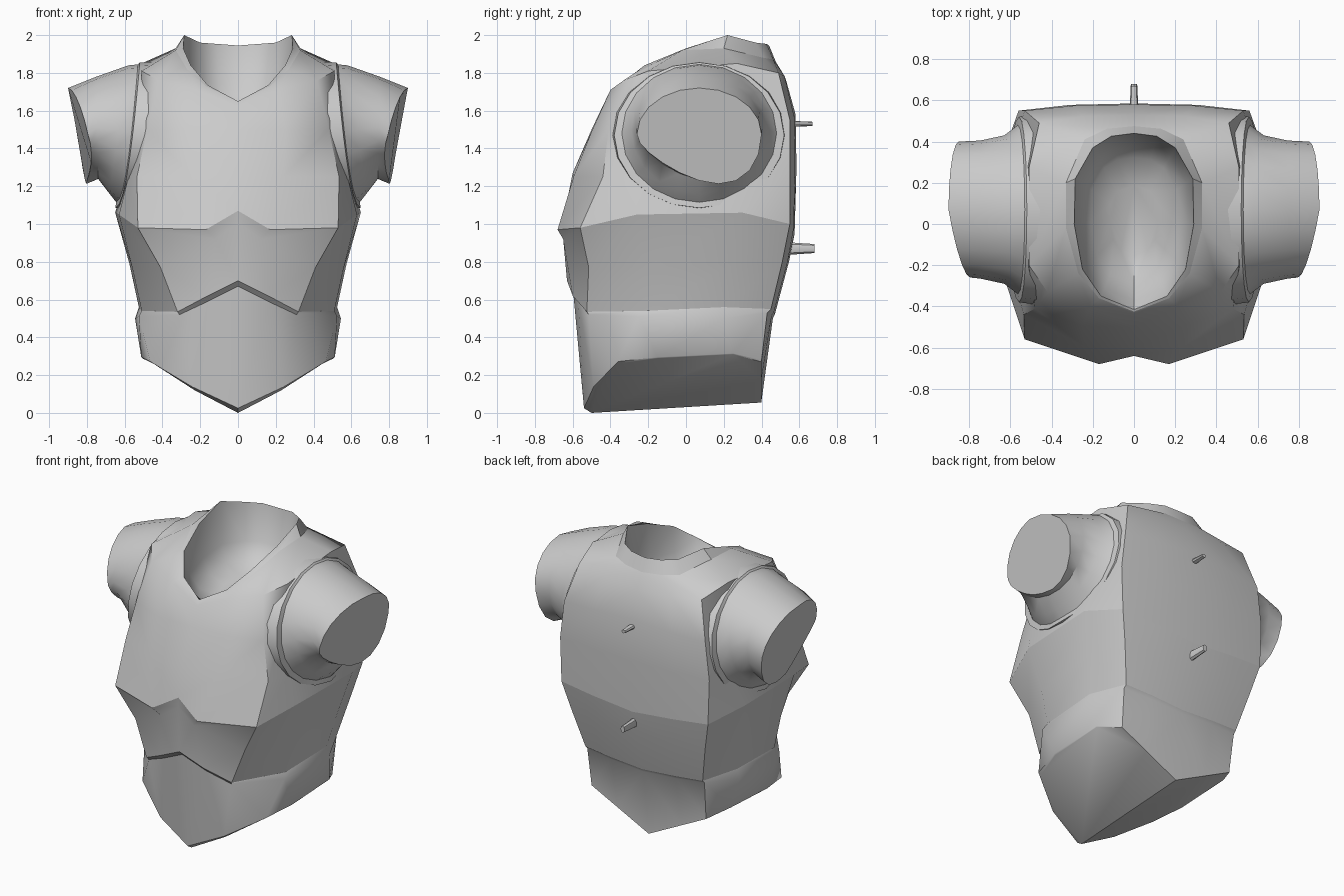
import bpy, bmesh, math

if "Cube" in bpy.data.objects:
    bpy.data.objects.remove(bpy.data.objects["Cube"])


def finish(name, bm, mirror=True, angle=32):
    me = bpy.data.meshes.new(name)
    bm.to_mesh(me)
    bm.free()
    ob = bpy.data.objects.new(name, me)
    bpy.context.collection.objects.link(ob)
    bpy.ops.object.select_all(action='DESELECT')
    ob.select_set(True)
    bpy.context.view_layer.objects.active = ob
    if mirror:
        m = ob.modifiers.new("mirror", 'MIRROR')
        m.use_clip = True
        bpy.ops.object.modifier_apply(modifier="mirror")
    bpy.ops.object.shade_smooth_by_angle(angle=math.radians(angle))
    return ob


def loft(name, rings, closed=False, cap_start=False, cap_end=False, angle=38):
    """Skin consecutive rings of points, then mirror across x."""
    bm = bmesh.new()
    rows = [[bm.verts.new(p) for p in r] for r in rings]
    n = len(rows[0])
    for a, b in zip(rows, rows[1:]):
        for i in range(n if closed else n - 1):
            j = (i + 1) % n
            bm.faces.new((a[i], a[j], b[j], b[i]))
    if cap_start:
        bm.faces.new(rows[0][::-1])
    if cap_end:
        bm.faces.new(rows[-1])
    return finish(name, bm, angle=angle)


def round_back(ring):
    """Add a point between back corner and spine so the back is fuller."""
    (fx, fy, fz), (gx, gy, gz) = ring[-2:]
    mid = (fx * .55, fy * .2 + gy * .8, fz * .55 + gz * .45)
    return ring[:-1] + [mid, ring[-1]]


# Half outlines run from front centre, round the side, to back centre
abdomen = [
    [(0, -.50, 0), (.23, -.465, .12), (.45, -.35, .262), (.505, -.15, .288),
     (.508, .25, .31), (.43, .40, .27), (0, .40, .055)],
    [(0, -.54, .025), (.24, -.49, .137), (.465, -.36, .272), (.512, -.15, .295),
     (.512, .25, .315), (.43, .40, .28), (0, .40, .065)],
    [(0, -.60, .67), (.16, -.57, .59), (.31, -.515, .52), (.525, -.25, .51),
     (.545, .2, .50), (.44, .43, .53), (0, .46, .50)],
]
ribs = [
    [(0, -.63, .70), (.16, -.60, .62), (.32, -.525, .535), (.51, -.22, .54),
     (.525, .2, .56), (.44, .45, .55), (0, .47, .52)],
    [(0, -.64, 1.01), (.12, -.65, .92), (.41, -.515, .77), (.56, -.22, .77),
     (.575, .25, .79), (.50, .51, .80), (0, .545, .80)],
]
chest = [
    [(0, -.64, 1.07), (.17, -.68, .97), (.53, -.56, .98), (.63, -.26, 1.05),
     (.65, .3, 1.06), (.55, .55, 1.0), (0, .575, .95)],
    [(0, -.60, 1.27), (.24, -.595, 1.25), (.535, -.44, 1.25), (.58, -.28, 1.25),
     (.60, .35, 1.25), (.56, .55, 1.3), (0, .585, 1.3)],
    [(0, -.50, 1.50), (.25, -.495, 1.50), (.48, -.41, 1.50), (.52, -.28, 1.50),
     (.54, .36, 1.50), (.53, .55, 1.55), (0, .58, 1.58)],
    [(0, -.44, 1.62), (.21, -.40, 1.71), (.42, -.33, 1.76), (.51, -.2, 1.81),
     (.51, .27, 1.85), (.46, .49, 1.80), (0, .53, 1.76)],
    [(0, -.425, 1.65), (.17, -.36, 1.73), (.27, -.24, 1.82), (.33, -.02, 1.92),
     (.33, .2, 1.93), (.24, .41, 1.88), (0, .475, 1.86)],
]
collar_top = [(0, -.415, 1.65), (.16, -.35, 1.735), (.25, -.22, 1.84),
              (.29, 0, 1.93), (.285, .22, 2.0), (.20, .37, 1.96), (0, .44, 1.945)]
abdomen, ribs, chest = [[round_back(r) for r in part] for part in (abdomen, ribs, chest)]
collar_top = round_back(collar_top)


def neck_ring(s, z):
    return [(x * s, .02 + (y - .02) * s, z + (pz - 1.65) * .3)
            for x, y, pz in collar_top]


# Torso plates
loft("abdomen_plate", abdomen + ribs[:1], cap_start=True)
loft("rib_plate", ribs + chest[:1])
loft("chest_and_back_plate", chest, angle=45)

# Raised collar with a closed neck hollow
loft("collar", [chest[-1], collar_top, neck_ring(.9, 1.62), neck_ring(.72, 1.52),
                neck_ring(.4, 1.47)], cap_end=True)

# Sleeves: armhole rim, recessed root, slanted rounded end
SEG = 20


def oval(cy, ry, cz, rz, x_top, x_bottom, curve=1, sweep=0, skew=0):
    """Slanted oval; curve bows it, sweep pulls its front in, skew lifts the lower front."""
    pts = []
    for k in range(SEG):
        t = 2 * math.pi * k / SEG
        c, s = math.cos(t), math.sin(t)
        f = max(0, (s + 1) / 2) ** curve
        pts.append((x_bottom + (x_top - x_bottom) * f - sweep * max(0, -c),
                    cy + ry * c, cz + rz * s + skew * c * min(0, s)))
    return pts


loft("sleeves", [
    oval(.07, .46, 1.47, .39, .44, .57, .5),
    oval(.07, .45, 1.47, .385, .52, .65, .5),
    oval(.07, .41, 1.48, .365, .53, .645, .5),
    oval(.07, .36, 1.50, .34, .58, .68),
    oval(.07, .335, 1.51, .27, .75, .74, skew=.05),
    oval(.07, .33, 1.475, .245, .90, .80, sweep=.055, skew=.1),
], closed=True, cap_end=True)

# Small strap pegs on the spine
for label, z, y0, y1, h in (("upper", 1.53, .56, .67, .016), ("lower", .87, .53, .68, .034)):
    bm = bmesh.new()
    bmesh.ops.create_cone(bm, cap_ends=True, segments=8, radius1=1, radius2=.7, depth=1)
    for v in bm.verts:
        x, y, d = v.co
        v.co = (x * .022, (y0 + y1) / 2 + d * (y1 - y0), z - y * h)
    bmesh.ops.recalc_face_normals(bm, faces=bm.faces)
    finish(label + "_back_peg", bm, mirror=False)
